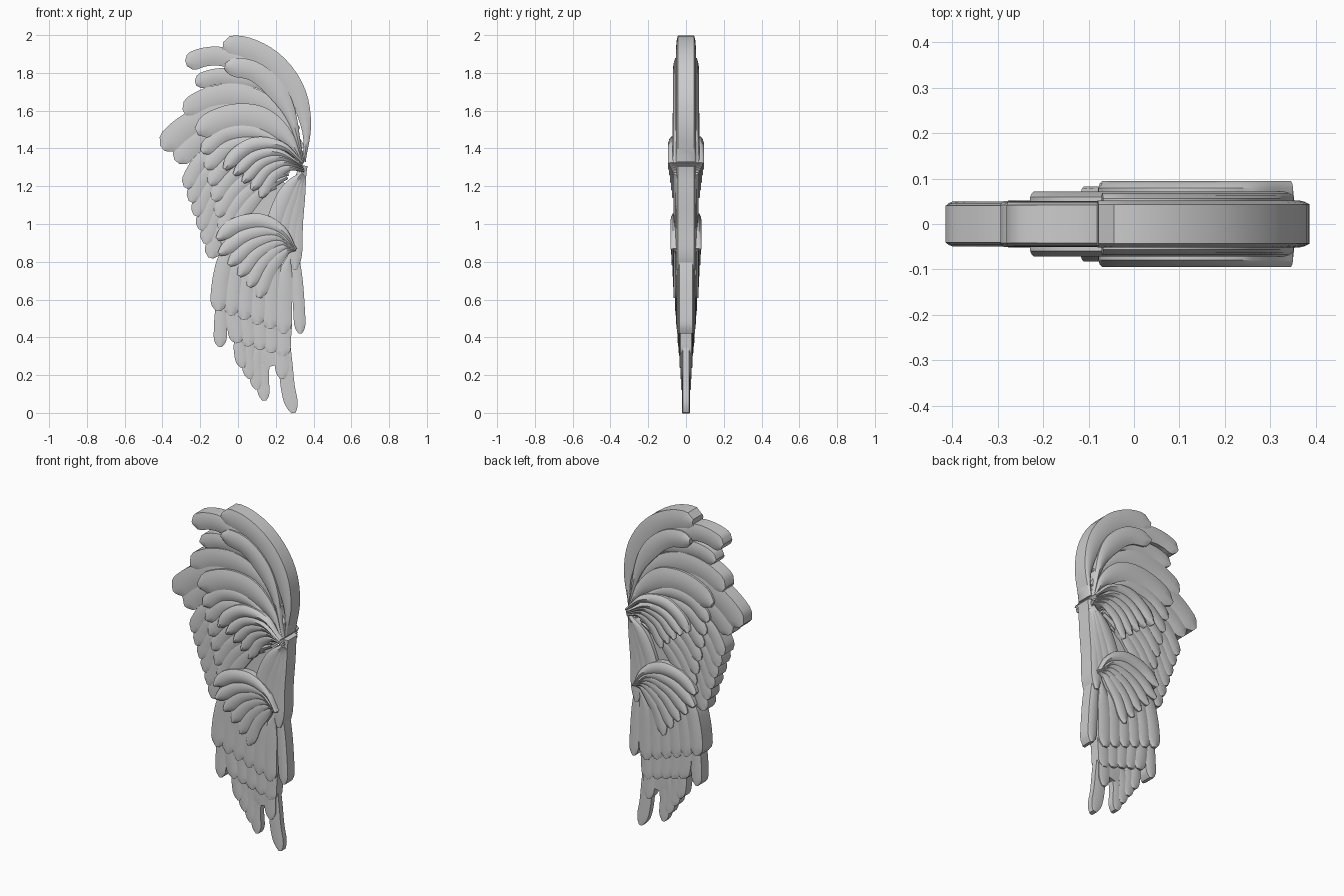
import bpy, bmesh, math
from mathutils import Vector


def spline(pts, n):
    """Catmull-Rom samples through 2D points"""
    p = [Vector(q) for q in pts]
    p = [2 * p[0] - p[1]] + p + [2 * p[-1] - p[-2]]
    out = []
    for i in range(n + 1):
        s = i / n * (len(p) - 3)
        k = min(int(s), len(p) - 4)
        t = s - k
        a, b, c, d = p[k:k + 4]
        out.append(0.5 * (2 * b + (c - a) * t + (2 * a - 5 * b + 4 * c - d) * t * t
                          + (3 * b - a - 3 * c + d) * t ** 3))
    return out


def feather(name, pts, width, h, root=0.3, tip=0.82, n=22):
    """Blade along a spine (root to tip) in XZ, mirrored thickness h about y = 0"""
    sp = spline(pts, n)
    us = (-1, -0.6, 0, 0.6, 1)
    bm = bmesh.new()
    rings = []
    for i, c in enumerate(sp):
        t = i / n
        tan = (sp[min(i + 1, n)] - sp[max(i - 1, 0)]).normalized()
        nor = Vector((-tan.y, tan.x))
        k = min(t / 0.55, 1)
        w = width / 2 * (root + (1 - root) * k * k * (3 - 2 * k))
        if t > tip:
            w *= max(0.3, math.sqrt(max(0, 1 - ((t - tip) / (1 - tip)) ** 2)))
        ring = []
        for side in (-1, 1):
            for u in (us if side < 0 else us[::-1]):
                q = c + nor * w * u
                ring.append(bm.verts.new((q.x, side * h * (1 - 0.17 * u * u), q.y)))
        rings.append(ring)
    m = len(rings[0])
    for r, s in zip(rings, rings[1:]):
        for j in range(m):
            bm.faces.new((r[j], r[(j + 1) % m], s[(j + 1) % m], s[j]))
    bm.faces.new(rings[0])
    bm.faces.new(rings[-1])
    bmesh.ops.recalc_face_normals(bm, faces=bm.faces)
    me = bpy.data.meshes.new(name)
    bm.to_mesh(me)
    bm.free()
    ob = bpy.data.objects.new(name, me)
    bpy.context.collection.objects.link(ob)
    return ob


def fan(name, first, last, n, w, h0, h1, **kw):
    """n feathers blended between two spines"""
    for i in range(n):
        f = i / max(n - 1, 1)
        pts = [Vector(a).lerp(Vector(b), f) for a, b in zip(first, last)]
        feather(f"{name}_{i + 1}", pts, w, h0 + (h1 - h0) * f, **kw)


# Core behind the feathers
feather("core_upper", [(.28, 1.42), (.12, 1.3), (.08, 1.1), (.1, .8)], .36, .035, root=.5)
feather("core_lower", [(.12, 1.1), (.09, .8), (.13, .5), (.19, .25)], .3, .025, root=.8, tip=.6)

# Leading crest at the top
feather("leading_crest", [(.35, 1.33), (.362, 1.5), (.315, 1.68), (.2, 1.84), (.06, 1.925), (-.08, 1.945)],
        .118, .052, root=.15, tip=.92)
feather("inner_crest", [(.342, 1.33), (.285, 1.56), (.2, 1.71), (.08, 1.81), (-.07, 1.835)],
        .105, .068, root=.15, tip=.88)

# Large swept feathers of the upper wing
upper = [
    ([(.3, 1.6), (.12, 1.8), (-.06, 1.88), (-.17, 1.885), (-.275, 1.85)], .1, .05),
    ([(.32, 1.5), (.15, 1.72), (0, 1.775), (-.12, 1.78), (-.225, 1.745)], .085, .046),
    ([(.34, 1.4), (.2, 1.6), (.02, 1.68), (-.15, 1.665), (-.285, 1.59)], .12, .051),
    ([(.34, 1.36), (.15, 1.56), (-.1, 1.59), (-.27, 1.515), (-.4, 1.4)], .13, .049),
    ([(.3, 1.36), (.08, 1.48), (-.1, 1.5), (-.24, 1.42), (-.325, 1.33)], .11, .047),
]
for i, (pts, w, h) in enumerate(upper):
    feather(f"upper_feather_{i + 1}", pts, w, h, tip=.9)

# Stepped trailing edge feathers
fan("trailing_feather", [(.25, 1.38), (.02, 1.42), (-.18, 1.34), (-.275, 1.19)],
    [(.2, 1.2), (.03, 1.12), (-.09, .98), (-.145, .82)], 6, .09, .052, .046, tip=.9)

# Second layer: broad covert and the feathers below it
feather("broad_covert", [(.342, 1.32), (.26, 1.46), (.12, 1.555), (-.04, 1.565), (-.22, 1.49)],
        .135, .072, root=.15, tip=.88)
fan("middle_feather", [(.3, 1.36), (.12, 1.48), (-.06, 1.48), (-.19, 1.38)],
    [(.26, 1.25), (.12, 1.17), (.01, 1.04), (-.07, .87)], 7, .085, .07, .06, tip=.9)

# Third layer: upper covert tuft
feather("upper_tuft_top", [(.345, 1.32), (.24, 1.41), (.1, 1.425), (-.0, 1.375), (-.07, 1.29)],
        .075, .095, root=.2)
fan("upper_tuft", [(.34, 1.31), (.21, 1.38), (.09, 1.36), (-.02, 1.26)],
    [(.35, 1.28), (.26, 1.3), (.18, 1.25), (.12, 1.14)], 4, .065, .091, .074, root=.2)

# Leading edge column below the bend
feather("leading_column", [(.345, 1.31), (.325, 1.2), (.305, 1.0), (.303, .76)], .078, .052, root=.6)
feather("leading_tail", [(.295, 1.0), (.305, .8), (.32, .6), (.33, .42)], .062, .04, tip=.88)
fan("arm_feather", [(.34, 1.27), (.28, 1.2), (.22, 1.08), (.18, .95)],
    [(.345, 1.26), (.31, 1.15), (.28, 1.0), (.265, .85)], 3, .09, .066, .056)

# Lower covert tuft
feather("lower_tuft_top", [(.305, .865), (.24, .96), (.12, 1.015), (-.01, .995), (-.11, .92)],
        .08, .083, root=.2)
fan("lower_tuft", [(.305, .865), (.19, .96), (.04, .94), (-.1, .84)],
    [(.305, .865), (.24, .85), (.16, .75), (.11, .61)], 5, .078, .079, .066, root=.2)

# Lower flight feathers, thinning downward
fan("lower_feather", [(.08, .92), (-.04, .85), (-.085, .72), (-.105, .54)],
    [(.28, .84), (.25, .74), (.24, .6), (.24, .42)], 6, .095, .058, .048, tip=.88)
feather("trailing_tail", [(-.02, .8), (-.07, .65), (-.09, .5), (-.095, .35)], .07, .04, tip=.88)
fan("tail_covert", [(.06, .7), (-.01, .6), (-.02, .5), (-.0, .37)],
    [(.26, .62), (.25, .52), (.24, .42), (.235, .3)], 5, .085, .046, .036, tip=.88)
fan("tail_step", [(.08, .52), (.03, .43), (.01, .35), (.025, .24)],
    [(.17, .42), (.145, .3), (.13, .2), (.14, .065)], 4, .066, .034, .022, tip=.85)
fan("tail_tip", [(.24, .6), (.235, .45), (.232, .3), (.235, .18)],
    [(.26, .6), (.25, .35), (.262, .15), (.295, .0)], 2, .075, .03, .02, tip=.8)

# Smooth shading with sharp rims
bpy.ops.object.select_all(action='SELECT')
bpy.context.view_layer.objects.active = bpy.context.selected_objects[0]
bpy.ops.object.shade_smooth_by_angle(angle=math.radians(35))
